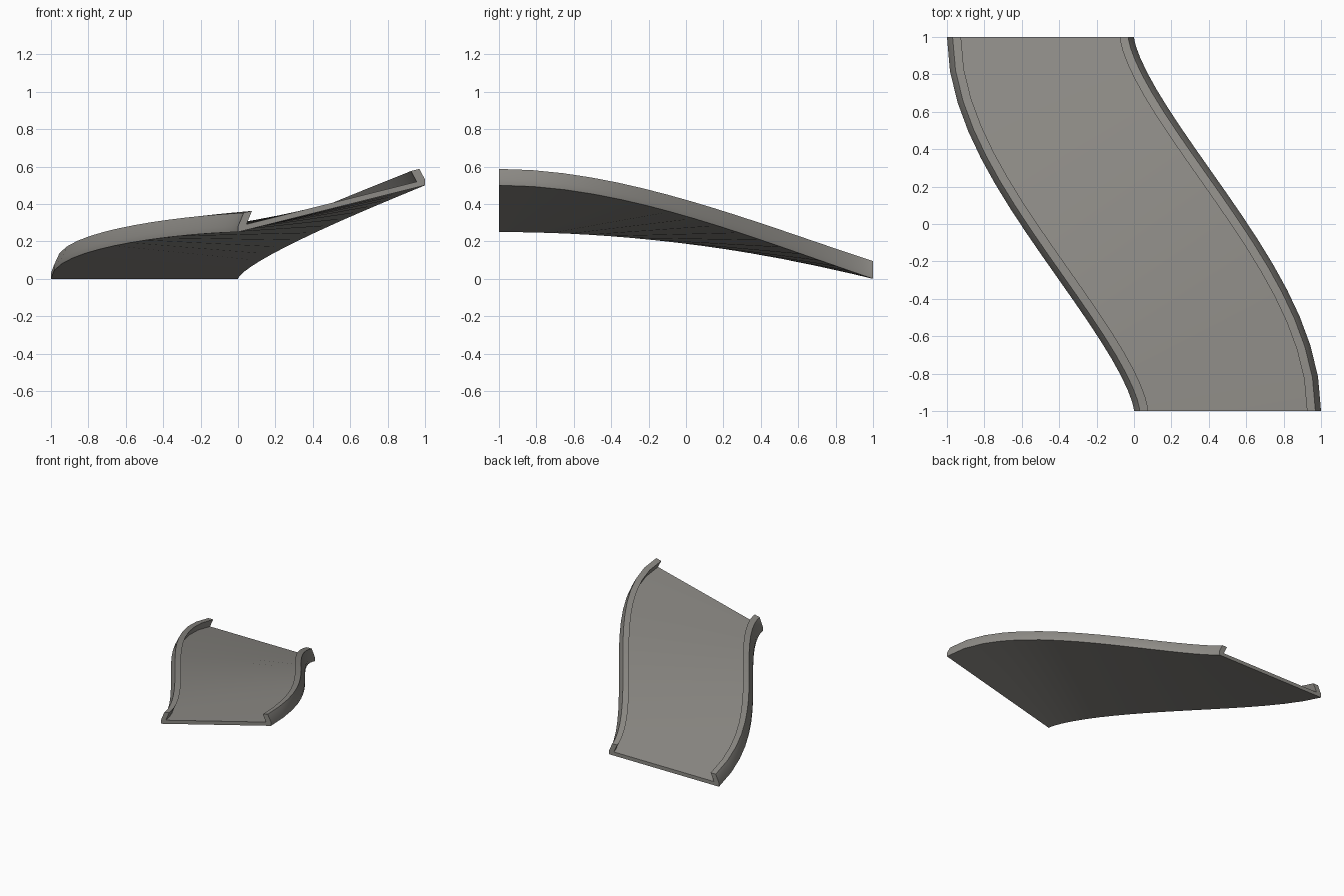
import bpy, bmesh, math
from mathutils import Vector

if "Cube" in bpy.data.objects:
    bpy.data.objects.remove(bpy.data.objects["Cube"])

STEPS = 18      # sections along the S-curve
HANDLE = 0.42   # y of the curve handles

# One flat grey for the whole piece
grey = bpy.data.materials.new("warm grey")
grey.diffuse_color = (0.27, 0.26, 0.24, 1)
grey.use_nodes = True
grey.node_tree.nodes["Principled BSDF"].inputs["Base Color"].default_value = grey.diffuse_color

# Height of the left and right lower edges, as a function of y
def left_z(y):
    s = (y + 1) / 2
    return 0.25 * (1 - s * s)

def right_z(y):
    s = (y + 1) / 2
    return 0.5 * (1 - 1.64 * s * s + 0.64 * s ** 3)

# Lower left and right edge points of the section at t (0 = back, 1 = front)
def edges(t):
    a, b, c, d = (1 - t) ** 3, 3 * t * (1 - t) ** 2, 3 * t * t * (1 - t), t ** 3
    mid = Vector((0.5 * (c + d - a - b), a - d + HANDLE * (b - c), 0))
    dx = 6 * t * (1 - t)
    dy = -3 * ((1 - HANDLE) * ((1 - t) ** 2 + t * t) + 4 * t * (1 - t) * HANDLE)
    side = Vector((-dy, dx, 0)).normalized() * 0.5
    left, right = mid - side, mid + side
    for p in (left, right):
        p.y = max(-1, min(1, p.y))
    left.z, right.z = left_z(left.y), right_z(right.y)
    return left, right

# Sweep a closed cross-section (position across 0..1, height) along the curve
def sweep(name, profile):
    bm = bmesh.new()
    rings = []
    for i in range(STEPS + 1):
        left, right = edges(i / STEPS)
        rings.append([bm.verts.new(left.lerp(right, w) + Vector((0, 0, h)))
                      for w, h in profile])
    n = len(profile)
    for r0, r1 in zip(rings, rings[1:]):
        for j in range(n):
            k = (j + 1) % n
            bm.faces.new((r0[j], r0[k], r1[k], r1[j]))
    bm.faces.new(rings[0])
    bm.faces.new(rings[-1][::-1])
    bmesh.ops.recalc_face_normals(bm, faces=bm.faces)
    mesh = bpy.data.meshes.new(name)
    bm.to_mesh(mesh)
    bm.free()
    mesh.materials.append(grey)
    ob = bpy.data.objects.new(name, mesh)
    bpy.context.collection.objects.link(ob)
    bpy.context.view_layer.objects.active = ob
    ob.select_set(True)
    bpy.ops.object.shade_smooth_by_angle(angle=math.radians(30))
    ob.select_set(False)

# Floor slab and two inward-leaning kerbs in one cross-section
kerb = [(0, 0), (0, 0.03), (0.03, 0.095), (0.075, 0.095), (0.045, 0.03)]
sweep("banked_track", kerb + [(1 - w, h) for w, h in reversed(kerb)])
